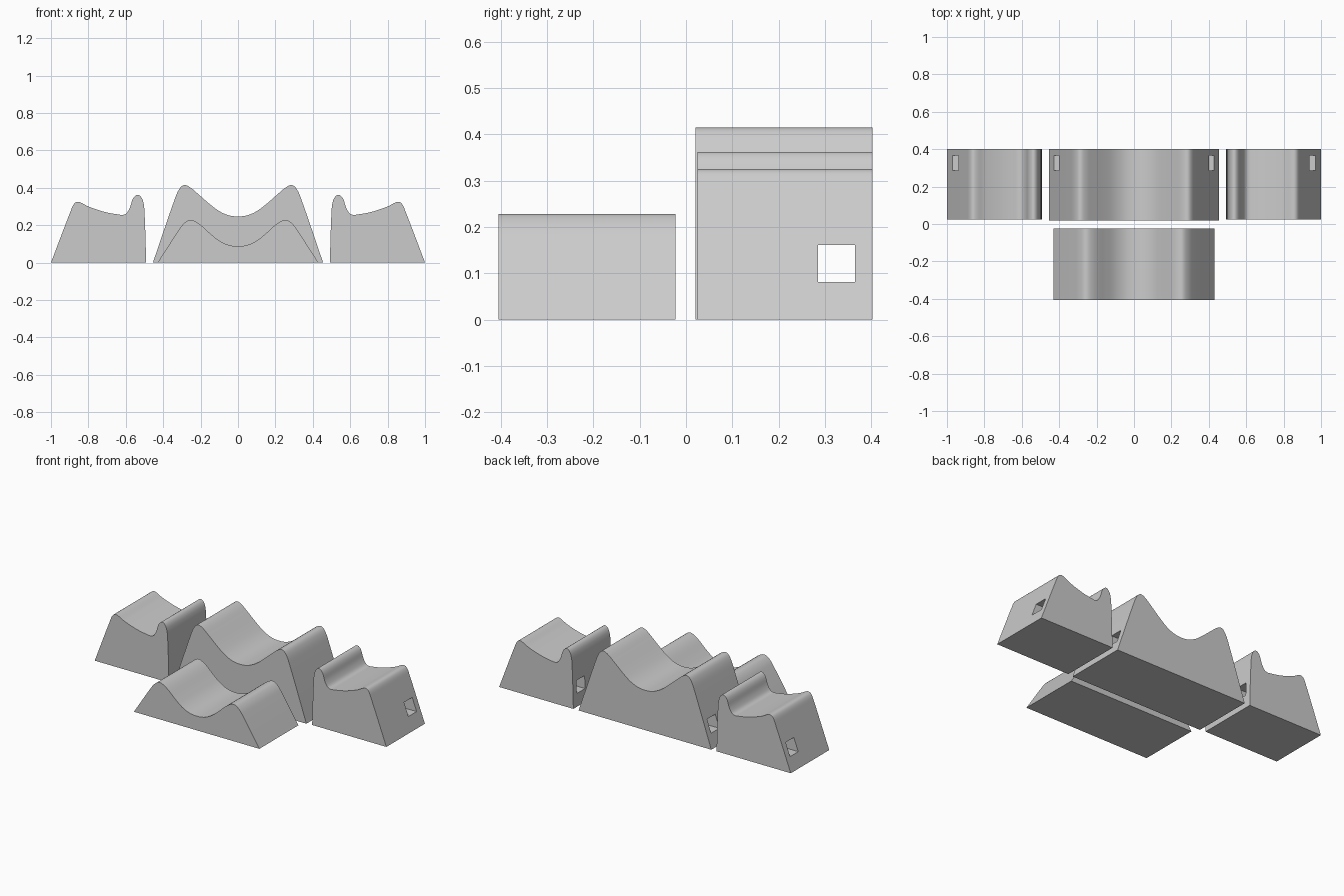
import bpy
from mathutils import Vector

cube = bpy.data.objects.get("Cube")
if cube:
    bpy.data.objects.remove(cube, do_unlink=True)

grey = bpy.data.materials.new("light grey")
grey.use_nodes = True
colour = (0.6, 0.6, 0.6, 1)
grey.diffuse_color = colour
grey.node_tree.nodes["Principled BSDF"].inputs["Base Color"].default_value = colour


def smooth_path(points, steps=5):
    """Run a spline through the points, ends included."""
    p = [Vector(q) for q in points]
    p = [2 * p[0] - p[1]] + p + [2 * p[-1] - p[-2]]
    path = []
    for a, b, c, d in zip(p, p[1:], p[2:], p[3:]):
        # limited tangents keep long flanks from overshooting
        reach = (c - b).length
        m1 = (c - a).normalized() * reach
        m2 = (d - b).normalized() * reach
        for i in range(steps):
            t = i / steps
            path.append(b * (2*t**3 - 3*t*t + 1) + m1 * (t**3 - 2*t*t + t)
                        + c * (3*t*t - 2*t**3) + m2 * (t**3 - t*t))
    return path + [p[-2]]


def block(name, outline, y0, y1):
    """Extrude an x-z outline along y."""
    n = len(outline)
    verts = [(x, y, z) for y in (y0, y1) for x, z in outline]
    faces = [tuple(range(n)), tuple(range(2 * n - 1, n - 1, -1))]
    faces += [(i, i + n, (i + 1) % n + n, (i + 1) % n) for i in range(n)]
    mesh = bpy.data.meshes.new(name)
    mesh.from_pydata(verts, [], faces)
    obj = bpy.data.objects.new(name, mesh)
    bpy.context.collection.objects.link(obj)
    mesh.materials.append(grey)
    bpy.ops.object.select_all(action='DESELECT')
    obj.select_set(True)
    bpy.context.view_layer.objects.active = obj
    bpy.ops.object.mode_set(mode='EDIT')
    bpy.ops.mesh.select_all(action='SELECT')
    bpy.ops.mesh.normals_make_consistent(inside=False)
    bpy.ops.object.mode_set(mode='OBJECT')
    return obj


def cut_hole(obj):
    """Cut the square strap hole that runs sideways through a block."""
    bpy.ops.mesh.primitive_cube_add(size=1, location=(0, 0.325, 0.121))
    cutter = bpy.context.object
    cutter.name = "hole_cutter"
    cutter.scale = (3, 0.08, 0.08)
    cutter.hide_render = True
    cutter.data.materials.append(grey)
    bpy.context.view_layer.objects.active = obj
    mod = obj.modifiers.new("hole", 'BOOLEAN')
    mod.operation = 'DIFFERENCE'
    mod.solver = 'EXACT'
    mod.object = cutter
    bpy.ops.object.modifier_apply(modifier=mod.name)
    bpy.data.objects.remove(cutter, do_unlink=True)


def finish(obj):
    bpy.ops.object.select_all(action='DESELECT')
    obj.select_set(True)
    bpy.context.view_layer.objects.active = obj
    bpy.ops.object.shade_smooth_by_angle(angle=0.6)


def saddle(half):
    """Mirror a half outline, given from the centre outwards."""
    right = smooth_path([(-half[1][0], half[1][1])] + half)[5:]
    left = [Vector((-v.x, v.y)) for v in reversed(right[1:])]
    return left + right


# Tall and low saddle blocks
tall = [(0, .247), (.05, .253), (.1, .275), (.15, .312), (.22, .373),
        (.26, .405), (.29, .414), (.315, .392), (.34, .335), (.455, 0)]
low = [(0, .088), (.05, .094), (.1, .117), (.15, .157), (.2, .202),
       (.235, .224), (.26, .228), (.285, .213), (.31, .184), (.43, 0)]
tall_block = block("tall_saddle_block", saddle(tall), 0.02, 0.402)
cut_hole(tall_block)
finish(tall_block)
finish(block("low_saddle_block", saddle(low), -0.405, -0.023))

# Side blocks with a raised inner lip
side = [(.491, 0), (.499, .25), (.508, .33), (.533, .362), (.56, .345),
        (.58, .29), (.605, .258), (.65, .259), (.72, .273), (.8, .3),
        (.852, .325), (.875, .316), (.895, .275), (1, 0)]
for name, sign in (("left_side_block", 1), ("right_side_block", -1)):
    outline = [Vector((sign * v.x, v.y)) for v in smooth_path(side)]
    part = block(name, outline, 0.025, 0.402)
    cut_hole(part)
    finish(part)
